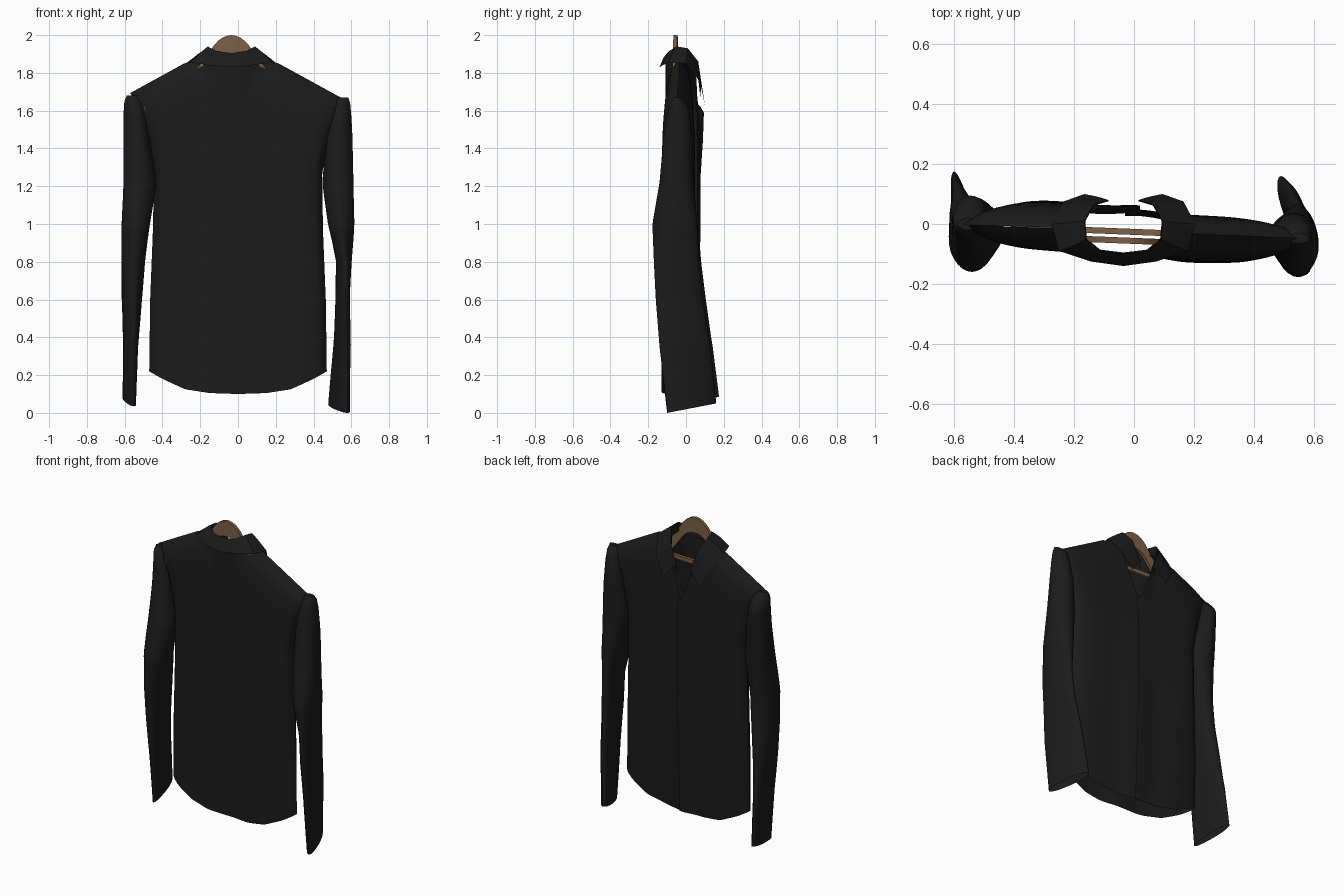
import bpy, bmesh, math

if "Cube" in bpy.data.objects:
    bpy.data.objects.remove(bpy.data.objects["Cube"], do_unlink=True)


def material(name, rgb):
    m = bpy.data.materials.new(name)
    m.use_nodes = True
    m.diffuse_color = (*rgb, 1)
    bsdf = m.node_tree.nodes["Principled BSDF"]
    bsdf.inputs["Base Color"].default_value = (*rgb, 1)
    bsdf.inputs["Roughness"].default_value = 0.9
    return m


CLOTH = material("black cloth", (0.011, 0.011, 0.011))
WOOD = material("brown wood", (0.20, 0.115, 0.065))
CX = -0.035  # neck centre


def interp(x, rows):
    """Piecewise linear lookup; the first item of each row is the key."""
    for a, b in zip(rows, rows[1:]):
        if x <= b[0]:
            f = max(0, (x - a[0]) / (b[0] - a[0]))
            return [p + (q - p) * f for p, q in zip(a[1:], b[1:])]
    return list(rows[-1][1:])


def finish(name, bm, mat):
    bmesh.ops.recalc_face_normals(bm, faces=bm.faces)
    mesh = bpy.data.meshes.new(name)
    bm.to_mesh(mesh)
    bm.free()
    mesh.materials.append(mat)
    ob = bpy.data.objects.new(name, mesh)
    bpy.context.collection.objects.link(ob)
    bpy.ops.object.select_all(action="DESELECT")
    ob.select_set(True)
    bpy.context.view_layer.objects.active = ob
    bpy.ops.object.shade_smooth_by_angle(angle=math.radians(40))


def sheet(name, fn, nu, nv, wrap=False):
    """Cloth surface from fn(s, t), both running 0 to 1; wrapped tubes are closed on top."""
    bm = bmesh.new()
    cols = nu if wrap else nu + 1
    rows = [[bm.verts.new(fn(i / nu, j / nv)) for i in range(cols)] for j in range(nv + 1)]
    for a, b in zip(rows, rows[1:]):
        for i in range(nu):
            k = (i + 1) % cols
            bm.faces.new((a[i], a[k], b[k], b[i]))
    if wrap:
        bm.faces.new(rows[-1])
    finish(name, bm, CLOTH)


# Torso outline: hem, shoulder line, side width and mid-depth line
def hem(x):
    return interp(abs(x), [(0, 0.10), (0.15, 0.105), (0.28, 0.125), (0.4, 0.18), (0.47, 0.22)])[0]


def top(x):
    return interp(abs(x - CX), [(0, 1.85), (0.14, 1.88), (0.25, 1.85), (0.56, 1.68), (0.62, 1.65)])[0]


def side(t):
    return interp(t, [(0, 0.47), (0.25, 0.465), (0.5, 0.45), (0.7, 0.445), (0.85, 0.49), (1, 0.57)])[0]


def middle(x, t):
    return -0.025 - x * (0.08 - 0.04 * t ** 3)


def torso_point(x, v, half, depth, neck_cut=None):
    zt = top(x)
    z = hem(x) + v * ((min(zt, neck_cut(x)) if neck_cut else zt) - hem(x))
    t = (z - hem(x)) / (zt - hem(x))
    u = min(1, abs(x) / half)
    taper = math.sqrt(max(0, 1 - t ** 12))
    neck = math.sqrt(max(0, 1 - ((x - CX) / 0.16) ** 2))
    bulge = depth * math.sqrt(max(0, 1 - u ** (4 + 6 * t))) * max(taper, neck)
    fold = 0.008 * math.sin(19 * x + 1) * (1 - t) * (1 - u)
    return (x, middle(x, t) + bulge + fold, z)


def back(s, v):
    half = side(v)
    return torso_point((2 * s - 1) * half, v, half, -0.085)


def front(direction, edge, depth, lift):
    def v_neck(x):
        return 1.50 + 2.8 * max(0, direction * x - 0.01)

    def fn(s, v):
        half = side(v)
        x = edge + s * (direction * half - edge)
        px, py, pz = torso_point(x, v, half, depth * (0.65 + 0.35 * min(1, 2 * v)), v_neck)
        return (px, py + lift * (1 - s), pz)
    return fn


sheet("back_panel", back, 48, 36)
sheet("left_front_panel", front(1, -0.03, 0.07, 0), 32, 36)
sheet("right_front_panel", front(-1, 0.02, 0.08, 0.004), 32, 36)

# Sleeves: height, inner x, outer x, rear y, fore y, shear
LEFT = [(0, 0.50, 0.57, -0.10, 0.16, 0.045), (0.35, 0.515, 0.585, -0.14, 0.13, 0.03),
        (0.6, 0.52, 0.59, -0.16, 0.09, 0.015), (0.8, 0.52, 0.60, -0.17, 0.07, 0.01),
        (1.0, 0.475, 0.615, -0.178, 0.06, 0), (1.22, 0.45, 0.615, -0.14, 0.04, 0),
        (1.45, 0.465, 0.605, -0.12, 0.035, 0), (1.58, 0.49, 0.597, -0.10, 0.02, 0),
        (1.64, 0.50, 0.592, -0.085, 0.0, 0), (1.67, 0.52, 0.583, -0.065, -0.03, 0)]
RIGHT = [(0, 0.55, 0.60, -0.09, 0.175, -0.025), (0.35, 0.535, 0.605, -0.12, 0.14, -0.02),
         (0.6, 0.51, 0.615, -0.14, 0.105, -0.01), (0.8, 0.49, 0.615, -0.155, 0.08, 0),
         (1.0, 0.465, 0.615, -0.16, 0.065, 0), (1.22, 0.435, 0.61, -0.12, 0.075, 0),
         (1.45, 0.465, 0.605, -0.08, 0.09, 0), (1.6, 0.49, 0.603, -0.06, 0.095, 0),
         (1.65, 0.50, 0.60, -0.045, 0.05, 0), (1.68, 0.52, 0.588, -0.02, 0.02, 0)]


def sleeve(rows, sx, base):
    def fn(s, t):
        z = t * rows[-1][0]
        x0, x1, y0, y1, shear = interp(z, rows)
        c, n = math.cos(s * math.tau), math.sin(s * math.tau)
        ripple = 1 + 0.04 * math.sin(3 * s * math.tau + 9 * z)
        x = (x0 + x1) / 2 + (x1 - x0) / 2 * c * ripple - shear * n
        y = (y0 + y1) / 2 + (y1 - y0) / 2 * n
        return (sx * x, y, z + (base + 0.025 * n) * max(0, 1 - z / 0.4))
    return fn


sheet("left_sleeve", sleeve(LEFT, 1, 0.025), 28, 56, wrap=True)
sheet("right_sleeve", sleeve(RIGHT, -1, 0.06), 28, 56, wrap=True)

# Folded collar: half-way key, fold line xyz, outer edge xyz
COLLAR = [(0, 0, -0.10, 1.905, 0, -0.14, 1.83),
          (0.2, 0.08, -0.09, 1.915, 0.11, -0.125, 1.84),
          (0.4, 0.125, -0.05, 1.94, 0.215, -0.09, 1.855),
          (0.6, 0.13, 0.01, 1.93, 0.24, 0.0, 1.85),
          (0.8, 0.10, 0.065, 1.86, 0.20, 0.075, 1.75),
          (1, 0.05, 0.08, 1.73, 0.13, 0.10, 1.63)]


def collar(s, t):
    k = 2 * s - 1
    fx, fy, fz, ox, oy, oz = interp(abs(k), COLLAR)
    if t < 0.3:      # inner stand
        p = (fx * 0.98, fy * 0.95, fz - 0.06)
    elif t < 0.6:    # fold
        p = (fx, fy, fz)
    elif t < 0.9:    # roll
        p = (fx * 0.6 + ox * 0.4, fy * 0.5 + oy * 0.5, fz * 0.65 + oz * 0.35)
    else:            # outer edge
        p = (ox, oy, oz)
    return (CX + math.copysign(p[0], k), p[1], p[2])


sheet("collar", collar, 20, 3)


# Wooden hanger: arched board and lower bar, both slanted with the shoulders
def board(name, upper, lower, half, y, thick, n):
    bm = bmesh.new()
    strip = []
    for i in range(n + 1):
        x = half * (2 * i / n - 1)
        strip.append([bm.verts.new((CX + x, y - 0.04 * x, z)) for z in (upper(x), lower(x))])
    for (a, b), (c, d) in zip(strip, strip[1:]):
        bm.faces.new((a, b, d, c))
    out = bmesh.ops.extrude_face_region(bm, geom=bm.faces[:])
    moved = [g for g in out["geom"] if isinstance(g, bmesh.types.BMVert)]
    bmesh.ops.translate(bm, verts=moved, vec=(0, thick, 0))
    finish(name, bm, WOOD)


def arch(x):
    return interp(abs(x), [(0, 2.0), (0.03, 1.995), (0.06, 1.98), (0.09, 1.95),
                           (0.13, 1.89), (0.2, 1.80), (0.46, 1.65)])[0]


board("hanger_arch", arch, lambda x: arch(x) - 0.10 + 0.1 * abs(x), 0.46, -0.065, 0.02, 40)
board("hanger_bar", lambda x: 1.735, lambda x: 1.71, 0.36, -0.035, 0.02, 4)
